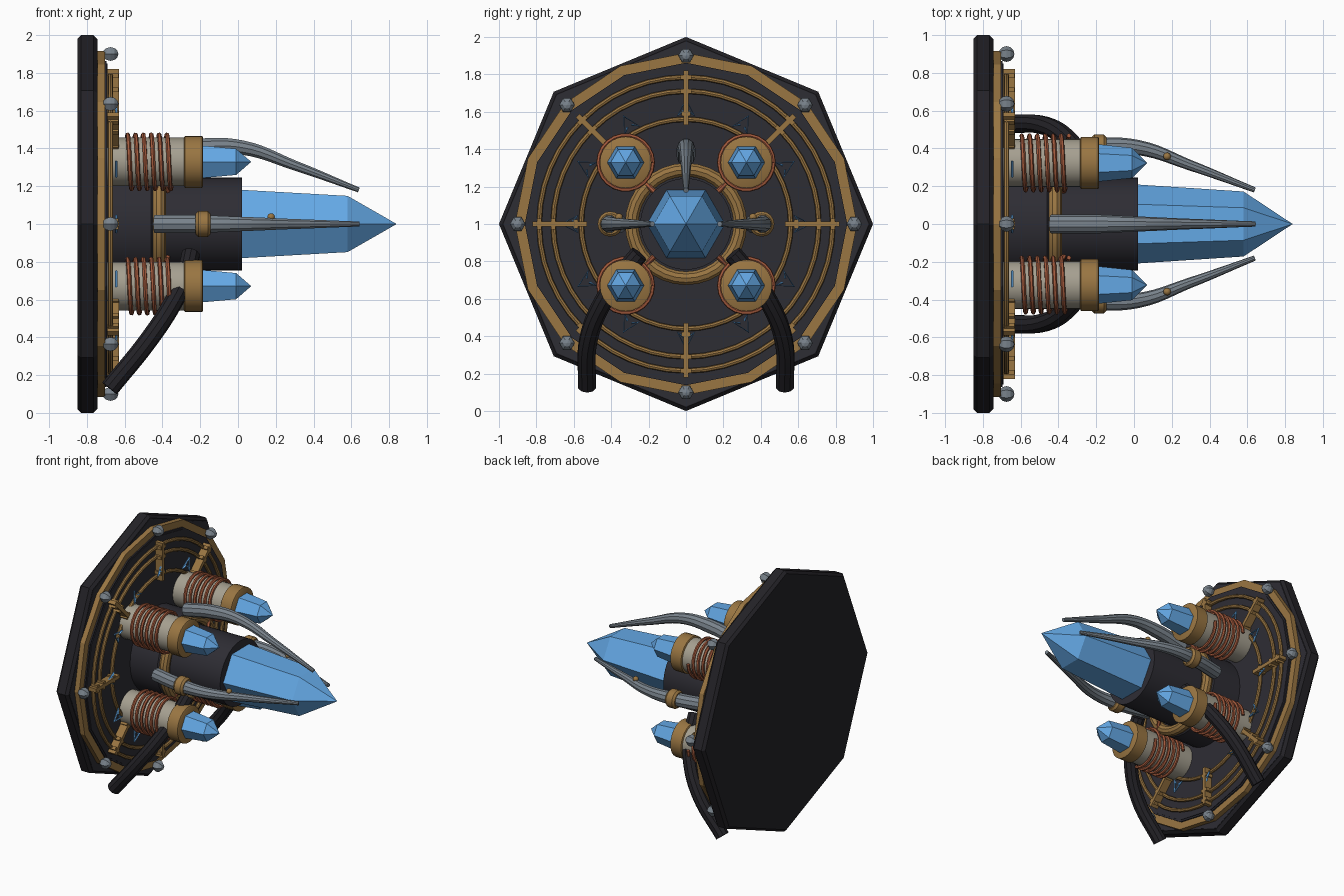
import bpy, bmesh, math
from mathutils import Vector, Matrix

if "Cube" in bpy.data.objects:
    bpy.data.objects.remove(bpy.data.objects["Cube"])

TAU = math.tau


def material(name, rgb):
    m = bpy.data.materials.new(name)
    m.diffuse_color = (*rgb, 1)
    m.use_nodes = True
    m.node_tree.nodes["Principled BSDF"].inputs["Base Color"].default_value = m.diffuse_color
    return m


IRON = material("dark_iron", (0.027, 0.026, 0.034))
BLACK = material("black_rubber", (0.017, 0.016, 0.020))
GOLD = material("aged_gold", (0.32, 0.18, 0.055))
BLUE = material("crystal_blue", (0.13, 0.40, 0.80))
STEEL = material("grey_steel", (0.19, 0.225, 0.26))
CERAMIC = material("beige_ceramic", (0.38, 0.35, 0.28))
COPPER = material("copper", (0.36, 0.10, 0.045))


def polar(x, r, a):
    """Point at radius r and angle a around the main axis (along x, at z = 1)."""
    return Vector((x, r * math.cos(a), 1 + r * math.sin(a)))


def finish(name, bm, mat, smooth):
    bmesh.ops.remove_doubles(bm, verts=bm.verts, dist=1e-5)
    bmesh.ops.recalc_face_normals(bm, faces=bm.faces)
    me = bpy.data.meshes.new(name)
    bm.to_mesh(me)
    bm.free()
    me.materials.append(mat)
    ob = bpy.data.objects.new(name, me)
    bpy.context.collection.objects.link(ob)
    if smooth:
        shade(ob)
    return ob


def shade(ob):
    bpy.ops.object.select_all(action='DESELECT')
    ob.select_set(True)
    bpy.context.view_layer.objects.active = ob
    bpy.ops.object.shade_smooth_by_angle(angle=math.radians(35))


def lathe(name, profile, sides, mat, y=0, z=1, closed=False, smooth=True):
    """Spin an (x, radius) profile around an axis parallel to x."""
    bm = bmesh.new()
    rings = [[bm.verts.new((x, y + r * math.cos(TAU * i / sides), z + r * math.sin(TAU * i / sides)))
              for i in range(sides)] for x, r in profile]
    pairs = list(zip(rings, rings[1:]))
    if closed:
        pairs.append((rings[-1], rings[0]))
    else:
        bm.faces.new(rings[0])
    for a, b in pairs:
        for i in range(sides):
            j = (i + 1) % sides
            bm.faces.new((a[i], a[j], b[j], b[i]))
    if not closed and profile[-1][1] > 0.001:
        bm.faces.new(rings[-1])
    return finish(name, bm, mat, smooth)


def ring(name, x, r, minor, mat, sides=48, steps=8):
    prof = [(x + minor * math.cos(TAU * k / steps), r + minor * math.sin(TAU * k / steps))
            for k in range(steps)]
    return lathe(name, prof, sides, mat, closed=True)


def tube(name, points, radius, mat, radii=None, bezier=False, res=2):
    """Sweep a round section along a path and turn it into a mesh."""
    cu = bpy.data.curves.new(name, 'CURVE')
    cu.dimensions = '3D'
    cu.bevel_depth = radius
    cu.bevel_resolution = res
    cu.resolution_u = 6
    cu.use_fill_caps = True
    sp = cu.splines.new('BEZIER' if bezier else 'POLY')
    pts = sp.bezier_points if bezier else sp.points
    pts.add(len(points) - 1)
    for i, (p, co) in enumerate(zip(pts, points)):
        if bezier:
            p.co = co
            p.handle_left_type = p.handle_right_type = 'AUTO'
        else:
            p.co = (*co, 1)
        p.radius = radii[i] if radii else 1
    cu.materials.append(mat)
    ob = bpy.data.objects.new(name, cu)
    bpy.context.collection.objects.link(ob)
    bpy.ops.object.select_all(action='DESELECT')
    ob.select_set(True)
    bpy.context.view_layer.objects.active = ob
    bpy.ops.object.convert(target='MESH')
    shade(bpy.context.view_layer.objects.active)


def radial_box(name, r, a, size, mat, x):
    """Box with size (depth, radial length, tangent width) at radius r, angle a."""
    bm = bmesh.new()
    m = (Matrix.Translation(polar(x, r, a)) @ Matrix.Rotation(a, 4, 'X')
         @ Matrix.Diagonal((*size, 1)))
    bmesh.ops.create_cube(bm, size=1, matrix=m)
    return finish(name, bm, mat, False)


def ball(name, co, radius, mat, segs=12, rings=8):
    bm = bmesh.new()
    bmesh.ops.create_uvsphere(bm, u_segments=segs, v_segments=rings, radius=radius,
                              matrix=Matrix.Translation(co) @ Matrix.Rotation(math.pi / 2, 4, 'Y'))
    return finish(name, bm, mat, segs > 8)


# Octagonal back plate, gold rim band and inner disc
lathe("back_plate", [(-0.85, 0.98), (-0.83, 1), (-0.765, 1), (-0.745, 0.98)], 8, BLACK, smooth=False)
lathe("plate_face", [(-0.75, 0.975), (-0.743, 0.975)], 8, IRON, smooth=False)
lathe("rim_band", [(-0.743, 0.84), (-0.743, 0.915), (-0.705, 0.915), (-0.705, 0.84)], 16, GOLD,
      closed=True, smooth=False)
lathe("inner_disc", [(-0.745, 0.86), (-0.695, 0.86), (-0.69, 0.85)][:1] + [(-0.715, 0.855)], 48, IRON)
lathe("disc_lip", [(-0.715, 0.845), (-0.715, 0.862), (-0.695, 0.862), (-0.695, 0.845)], 16, IRON,
      closed=True, smooth=False)
lathe("raised_disc", [(-0.73, 0.85), (-0.69, 0.85)], 16, IRON, smooth=False)

# Concentric gold rings
for r in (0.56, 0.71, 0.785):
    ring("gold_ring", -0.675, r, 0.014, GOLD)

# Eight spokes with crossbars, and rim bolts
for k in range(8):
    a = TAU * k / 8
    radial_box("spoke", 0.675, a, (0.06, 0.29, 0.028), GOLD, -0.66)
    for r, w in ((0.785, 0.06), (0.71, 0.06), (0.59, 0.05)):
        radial_box("spoke_crossbar", r, a, (0.055, 0.024, w), GOLD, -0.66)
    ball("rim_bolt", polar(-0.675, 0.9, a), 0.042, STEEL, 6, 6)

# Twelve glowing chevron marks
for k in range(12):
    a = TAU * k / 12
    out = Vector((0, math.cos(a), math.sin(a)))
    side = Vector((0, -math.sin(a), math.cos(a)))
    marks = [(-0.012, 0.605), (-0.045, 0.58), (0, 0.665), (0.045, 0.58), (0.012, 0.605)]
    tube("glow_mark", [Vector((-0.645, 0, 1)) + out * r + side * t for t, r in marks],
         0.007, BLUE, res=0)

# Central core and large crystal
lathe("core_base", [(-0.7, 0.32), (-0.46, 0.32), (-0.44, 0.30)], 32, IRON)
lathe("core_barrel", [(-0.45, 0.245), (0.02, 0.245)], 32, IRON)
ring("core_collar", -0.42, 0.29, 0.038, GOLD, 32, 10)
lathe("main_crystal", [(0.0, 0.21), (0.58, 0.172), (0.84, 0)], 6, BLUE, smooth=False)

# Four coil emitters
for sy in (-1, 1):
    for sz in (-1, 1):
        y, z = sy * 0.323, 1 + sz * 0.329
        lathe("coil_body", [(-0.7, 0.128), (-0.27, 0.128)], 24, CERAMIC, y, z)
        lathe("coil_collar", [(-0.285, 0.13), (-0.28, 0.138), (-0.19, 0.138), (-0.185, 0.13)],
              24, GOLD, y, z)
        lathe("small_crystal", [(-0.2, 0.1), (-0.01, 0.08), (0.07, 0)], 6, BLUE, y, z, smooth=False)
        n, turns = 132, 6
        tube("coil_winding", [(-0.595 + 0.25 * i / n,
                               y + 0.145 * math.cos(TAU * turns * i / n),
                               z + 0.145 * math.sin(TAU * turns * i / n)) for i in range(n + 1)],
             0.012, COPPER, res=1)
        # Feed wire from coil to core
        tube("feed_wire", [(-0.5, y * 0.9, 1 + (z - 1) * 0.9), (-0.4, y * 0.66, 1 + (z - 1) * 0.66),
                           (-0.36, y * 0.45, 1 + (z - 1) * 0.45)], 0.014, COPPER, bezier=True, res=1)

# Three tapering claws around the crystal
claw = [(-0.44, 0.36), (-0.2, 0.405), (0.02, 0.405), (0.3, 0.31), (0.64, 0.18)]
for a in (0, math.pi / 2, math.pi):
    tube("claw", [polar(x, r, a) for x, r in claw], 0.05, STEEL,
         radii=[1, 1, 0.8, 0.55, 0.28], bezier=True, res=3)

# Gold clamps and beads on the side claws
for s, a in ((1, 0), (-1, math.pi)):
    lathe("claw_clamp", [(-0.225, 0.055), (-0.21, 0.068), (-0.16, 0.068), (-0.145, 0.055)],
          16, GOLD, s * 0.405, 1)
    ball("claw_bead", polar(-0.03, 0.43, a), 0.022, GOLD)
    ball("claw_bead", polar(0.175, 0.358, a) + Vector((0, 0, 0.037)), 0.02, GOLD)

# Two dark hoses sagging from the core
for s in (-1, 1):
    path = [(-0.25, 0.25, 0.84), (-0.28, 0.35, 0.72), (-0.34, 0.44, 0.59),
            (-0.47, 0.52, 0.39), (-0.68, 0.53, 0.13)]
    tube("hose", [(x, s * y, z) for x, y, z in path], 0.05, BLACK, bezier=True, res=3)
